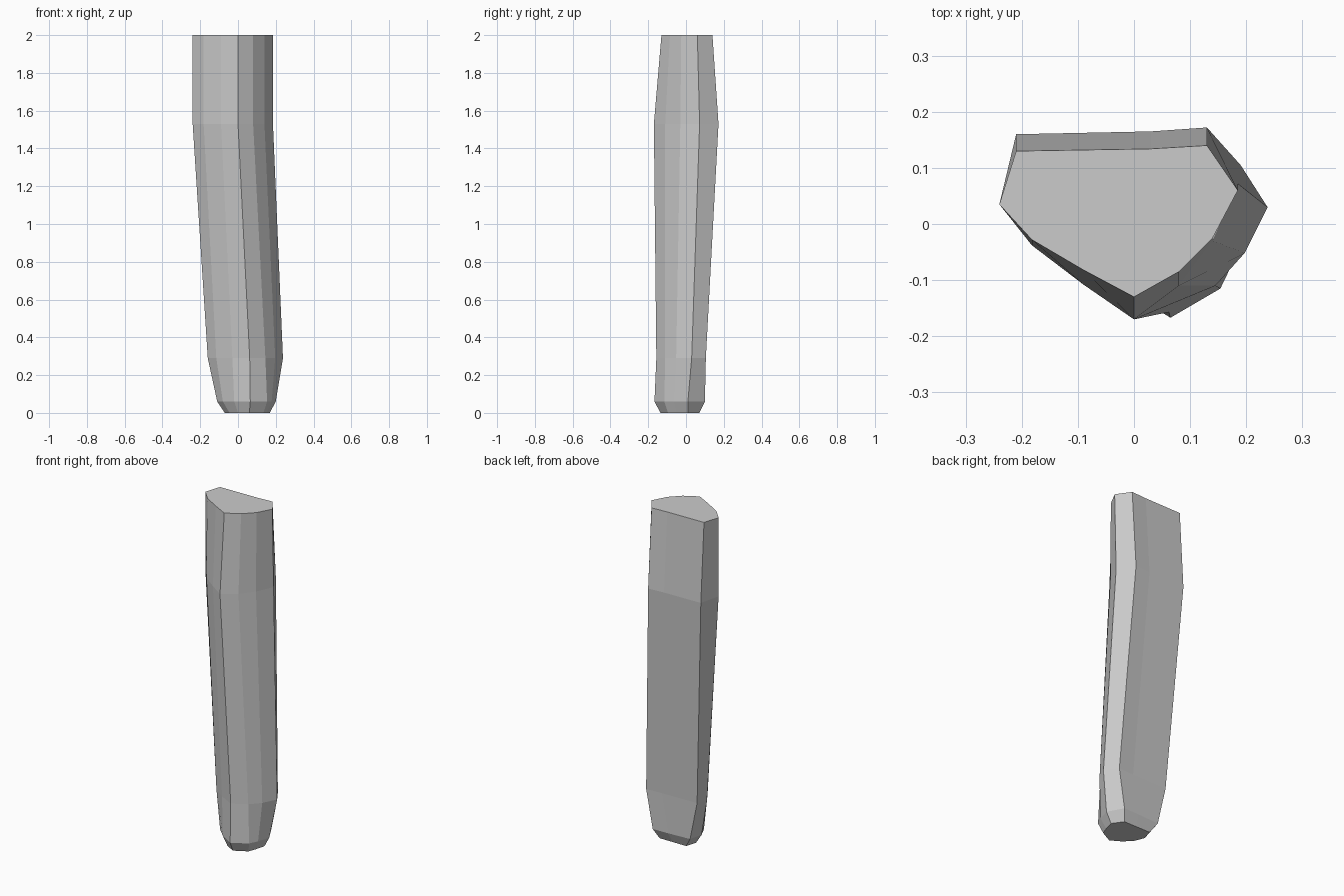
import bpy, bmesh

# Cross-sections from foot to top: height, then ten outline points
SECTIONS = [
    (0.0, [(-.05, .07), (.04, .07), (.125, .07), (.168, .01), (.152, -.05),
           (.135, -.095), (.06, -.135), (0, -.1), (-.045, -.055), (-.07, .005)]),
    (0.06, [(-.09, .09), (.05, .098), (.15, .1), (.2, .01), (.178, -.065),
            (.154, -.115), (.065, -.167), (-.02, -.115), (-.08, -.055), (-.11, .01)]),
    (0.29, [(-.14, .095), (.09, .1), (.19, .105), (.238, .03), (.197, -.052),
            (.145, -.11), (.062, -.157), (-.03, -.108), (-.115, -.04), (-.16, .03)]),
    (1.53, [(-.21, .16), (.03, .165), (.13, .172), (.185, .072), (.14, -.03),
            (.08, -.11), (0, -.17), (-.09, -.108), (-.182, -.038), (-.24, .035)]),
    (2.0, [(-.21, .13), (.03, .134), (.13, .14), (.185, .06), (.14, -.025),
           (.08, -.085), (0, -.13), (-.09, -.082), (-.182, -.028), (-.24, .035)]),
]


def loft(name, sections):
    """Join stacked outlines into one closed, flat-shaded solid."""
    bm = bmesh.new()
    rings = [[bm.verts.new((x, y, z)) for x, y in pts] for z, pts in sections]
    n = len(rings[0])
    for low, high in zip(rings, rings[1:]):
        for i in range(n):
            j = (i + 1) % n
            bm.faces.new((low[i], low[j], high[j], high[i]))
    bm.faces.new(rings[0])
    bm.faces.new(rings[-1])
    bmesh.ops.recalc_face_normals(bm, faces=bm.faces[:])
    mesh = bpy.data.meshes.new(name)
    bm.to_mesh(mesh)
    bm.free()
    obj = bpy.data.objects.new(name, mesh)
    bpy.context.collection.objects.link(obj)
    return obj


# Leaning stone pillar with a chamfered foot
loft("stone_pillar", SECTIONS)
